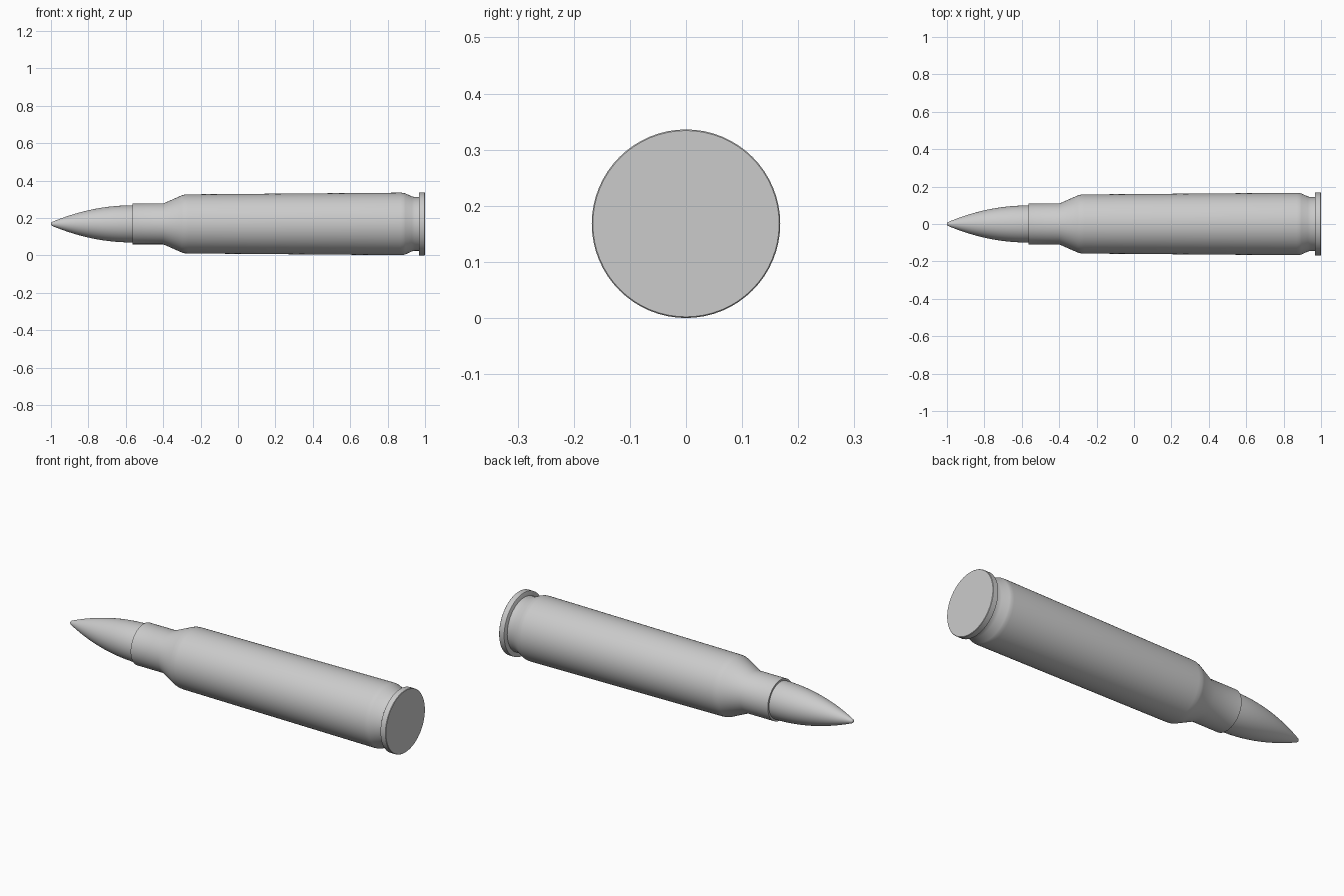
import bpy, bmesh, math
from mathutils import Vector, Matrix

old = bpy.data.objects.get("Cube")
if old:
    bpy.data.objects.remove(old, do_unlink=True)

SIDES = 64
AXIS_Z = 0.168

metal = bpy.data.materials.new("grey metal")
metal.use_nodes = True
GREY = (0.6, 0.6, 0.6, 1)
metal.diffuse_color = GREY
metal.node_tree.nodes["Principled BSDF"].inputs["Base Color"].default_value = GREY


def lathe(name, profile):
    """Spin (x, radius) points around the long axis."""
    bm = bmesh.new()
    verts = [bm.verts.new((x, 0, r)) for x, r in profile]
    edges = [bm.edges.new(pair) for pair in zip(verts, verts[1:])]
    bmesh.ops.spin(bm, geom=verts + edges, cent=(0, 0, 0), axis=(1, 0, 0),
                   angle=math.tau, steps=SIDES, use_duplicate=False)
    bmesh.ops.remove_doubles(bm, verts=bm.verts, dist=1e-5)
    bmesh.ops.recalc_face_normals(bm, faces=bm.faces)
    mesh = bpy.data.meshes.new(name)
    bm.to_mesh(mesh)
    bm.free()
    mesh.materials.append(metal)
    obj = bpy.data.objects.new(name, mesh)
    obj.location.z = AXIS_Z
    bpy.context.collection.objects.link(obj)
    bpy.ops.object.select_all(action="DESELECT")
    obj.select_set(True)
    bpy.context.view_layer.objects.active = obj
    bpy.ops.object.shade_smooth_by_angle(angle=math.radians(35))
    return obj


# Pointed tip: a curved nose with a slightly blunted end, closed inside the neck
LENGTH, RADIUS, STEPS = 0.43, 0.099, 20
nose = [(-1, 0), (-0.999, 0.006)]
for i in range(1, STEPS + 1):
    t = (i / STEPS) ** 1.5
    nose.append((-1 + LENGTH * t, 0.008 + (RADIUS - 0.008) * (1 - (1 - t) ** 2)))
lathe("tip", nose + [(-0.5, RADIUS), (-0.5, 0)])

# Casing: neck, shoulder, gently tapered body and extractor groove
lathe("casing", [
    (-0.565, 0), (-0.565, 0.109), (-0.40, 0.109),
    (-0.30, 0.153), (-0.285, 0.157), (-0.265, 0.158),
    (0.87, 0.167), (0.885, 0.166), (0.895, 0.163),
    (0.93, 0.147), (0.945, 0.144), (0.975, 0.144), (0.975, 0)])

# Flat rim at the base
lathe("rim", [(0.967, 0), (0.967, 0.165), (0.969, 0.168),
              (0.998, 0.168), (1, 0.166), (1, 0)])
